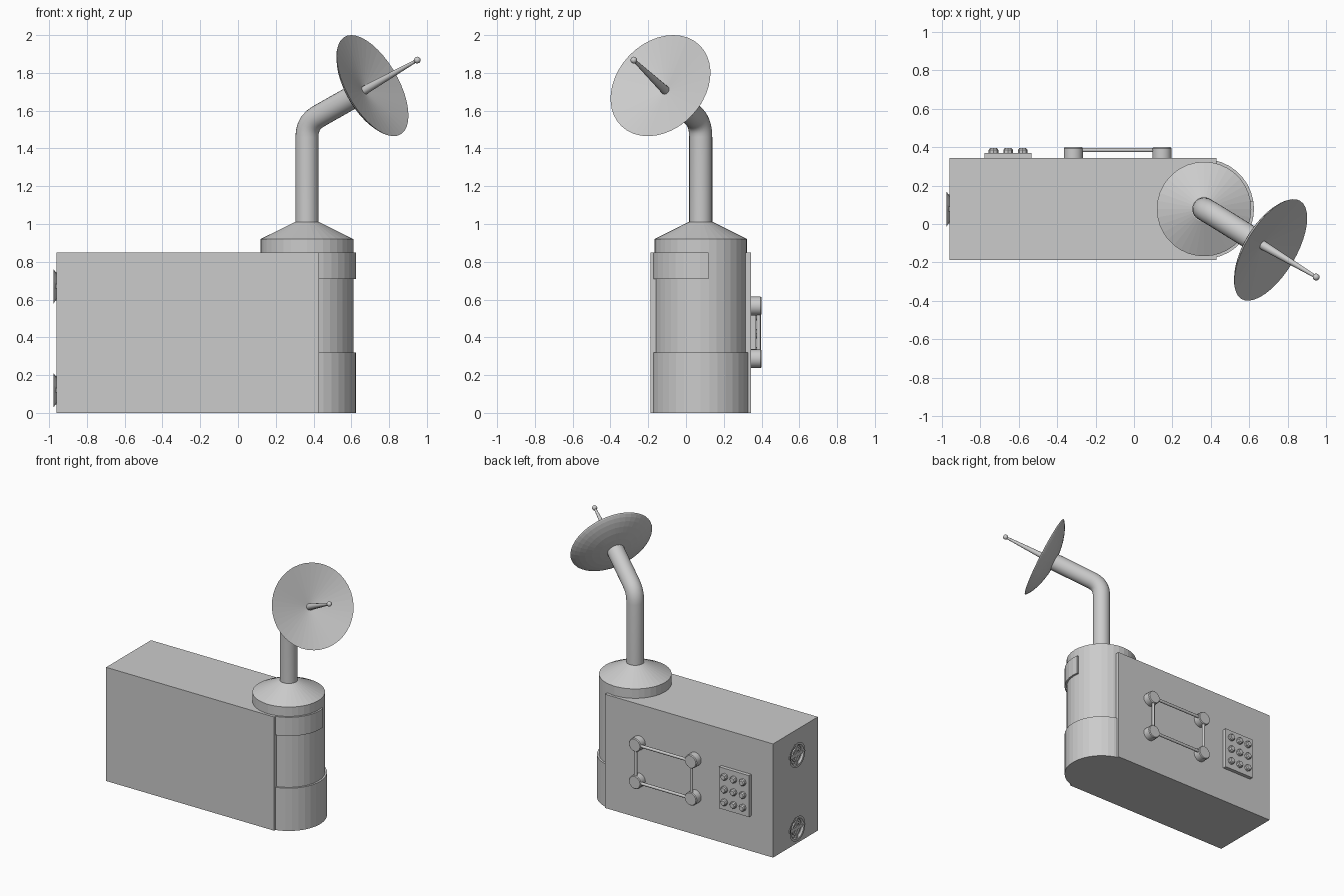
import bpy, bmesh, math
from mathutils import Vector, Matrix

if "Cube" in bpy.data.objects:
    bpy.data.objects.remove(bpy.data.objects["Cube"])

AX, AY = 0.365, 0.078                         # turret axis
AIM = Vector((0.77, -0.46, 0.44)).normalized()  # dish direction
UP = Vector((0, 0, 1))
RIM = Vector((0.7125, -0.135, 1.7325))        # centre of the dish rim


def finish(name, bm, smooth=None):
    bmesh.ops.recalc_face_normals(bm, faces=bm.faces)
    me = bpy.data.meshes.new(name)
    bm.to_mesh(me)
    bm.free()
    ob = bpy.data.objects.new(name, me)
    bpy.context.collection.objects.link(ob)
    if smooth:
        bpy.ops.object.select_all(action='DESELECT')
        ob.select_set(True)
        bpy.context.view_layer.objects.active = ob
        bpy.ops.object.shade_smooth_by_angle(angle=math.radians(smooth))
    return ob


def box(name, lo, hi):
    lo, hi = Vector(lo), Vector(hi)
    bm = bmesh.new()
    bmesh.ops.create_cube(bm, size=1, matrix=Matrix.Translation((lo + hi) / 2)
                          @ Matrix.Diagonal((*(hi - lo), 1)))
    return finish(name, bm)


def lathe(name, origin, axis, profile, n=32, smooth=None):
    """Revolve (radius, height) points about an axis."""
    frame = Matrix.Translation(origin) @ Vector(axis).to_track_quat('Z', 'Y').to_matrix().to_4x4()
    bm = bmesh.new()
    vs = [bm.verts.new((r, 0, h)) for r, h in profile]
    es = [bm.edges.new(p) for p in zip(vs, vs[1:])]
    bmesh.ops.spin(bm, geom=vs + es, cent=(0, 0, 0), axis=(0, 0, 1), angle=math.tau,
                   steps=n, use_duplicate=False)
    bmesh.ops.remove_doubles(bm, verts=bm.verts, dist=1e-5)
    bm.transform(frame)
    return finish(name, bm, smooth)


def rod(name, a, b, r1, r2, n=12):
    a, b = Vector(a), Vector(b)
    h = (b - a).length
    return lathe(name, a, b - a, [(0, 0), (r1, 0), (r2, h), (0, h)], n, 40)


# Main cabinet
box("cabinet", (-0.96, -0.187, 0), (0.43, 0.343, 0.85))

# Turret column with conical cap, and wider base sleeve
lathe("turret_column", (AX, AY, 0), UP,
      [(0, 0), (0.246, 0), (0.246, 0.92), (0.065, 1.01), (0, 1.01)], 36)
lathe("base_sleeve", (AX, AY, 0), UP,
      [(0, 0), (0.26, 0), (0.26, 0.32), (0, 0.32)], 36)

# Partial upper collar wrapping the front of the turret
bm = bmesh.new()
section = [bm.verts.new((AX + r, AY, z)) for r, z in
           ((0.2, 0.71), (0.26, 0.71), (0.26, 0.85), (0.2, 0.85))]
face = bm.faces.new(section)
bmesh.ops.rotate(bm, verts=section, cent=(AX, AY, 0), matrix=Matrix.Rotation(math.radians(-90), 3, 'Z'))
cap = bmesh.ops.duplicate(bm, geom=[face])["geom"]
bmesh.ops.spin(bm, geom=cap, cent=(AX, AY, 0), axis=UP, angle=math.radians(99), steps=10)
bmesh.ops.remove_doubles(bm, verts=bm.verts, dist=1e-5)
finish("upper_collar", bm)

# Bent mast: upright, rounded elbow, arm to the dish
elbow = Vector((AX, AY, 1.535))
p0, p2 = elbow - UP * 0.075, elbow + AIM * 0.075
path = [Vector((AX, AY, 0.98))]
path += [p0 * (1 - t) ** 2 + elbow * 2 * t * (1 - t) + p2 * t * t for t in (0, .2, .4, .6, .8, 1)]
path.append(RIM - AIM * 0.075)
bm = bmesh.new()
rings = []
side = UP.cross(AIM).normalized()
for i, p in enumerate(path):
    d = (path[min(i + 1, len(path) - 1)] - path[max(i - 1, 0)]).normalized()
    if i < 2:
        d = UP
    elif i > len(path) - 3:
        d = AIM
    w = d.cross(side)
    rings.append([bm.verts.new(p + 0.061 * (math.cos(a) * side + math.sin(a) * w))
                  for a in (k * math.tau / 24 for k in range(24))])
for r, s in zip(rings, rings[1:]):
    for k in range(24):
        bm.faces.new((r[k - 1], r[k], s[k], s[k - 1]))
bm.faces.new(rings[0])
bm.faces.new(rings[-1])
finish("mast", bm, 40)

# Dish: shallow cone in front, domed back, sharp rim
back = [(0.298 * math.sin(t), -0.085 * math.cos(t) ** 1.5)
        for t in (k * math.pi / 16 for k in range(8))]
lathe("dish", RIM, AIM, back + [(0.298, 0), (0, -0.06)], 40)

# Feed antenna with ball tip
tip = RIM + AIM * 0.307
rod("antenna", RIM - AIM * 0.06, tip, 0.024, 0.008)
lathe("antenna_tip", tip, AIM, [(0.018 * math.sin(k * math.pi / 8), -0.018 * math.cos(k * math.pi / 8))
                                for k in range(9)], 16, 40)

# Flared round ports with cross bars on the left end
for tag, z in (("lower", 0.12), ("upper", 0.67)):
    lathe(tag + "_port_ring", (-0.96, AY, z), (-1, 0, 0),
          [(0.066, 0), (0.092, 0.017), (0.076, 0.017), (0.066, 0.004), (0.066, 0)], 24)
    box(tag + "_port_bar_upright", (-0.972, AY - 0.012, z - 0.076), (-0.958, AY + 0.012, z + 0.076))
    box(tag + "_port_bar_level", (-0.971, AY - 0.076, z - 0.012), (-0.958, AY + 0.076, z + 0.012))
    lathe(tag + "_port_inner_ring", (-0.96, AY, z), (-1, 0, 0),
          [(0.036, 0), (0.036, 0.010), (0.05, 0.010), (0.05, 0)], 24)

# Rear rail frame: four knobs joined by rods
xs, zs = (-0.316, 0.146), (0.287, 0.566)
for x in xs:
    for z in zs:
        lathe("rail_knob", (x, 0.338, z), (0, 1, 0),
              [(0, 0), (0.05, 0), (0.05, 0.056), (0.045, 0.062), (0, 0.062)], 20, 30)
for z in zs:
    rod("rail_level", (xs[0], 0.385, z), (xs[1], 0.385, z), 0.011, 0.011)
for x in xs:
    rod("rail_upright", (x, 0.385, zs[0]), (x, 0.385, zs[1]), 0.011, 0.011)

# Keypad with nine buttons
box("keypad_plate", (-0.78, 0.335, 0.265), (-0.533, 0.37, 0.575))
for i in (-1, 0, 1):
    for j in (-1, 0, 1):
        lathe("keypad_button", (-0.656 + i * 0.076, 0.368, 0.42 + j * 0.095), (0, 1, 0),
              [(0, 0), (0.025, 0), (0.025, 0.018), (0.018, 0.027), (0, 0.027)], 8)
